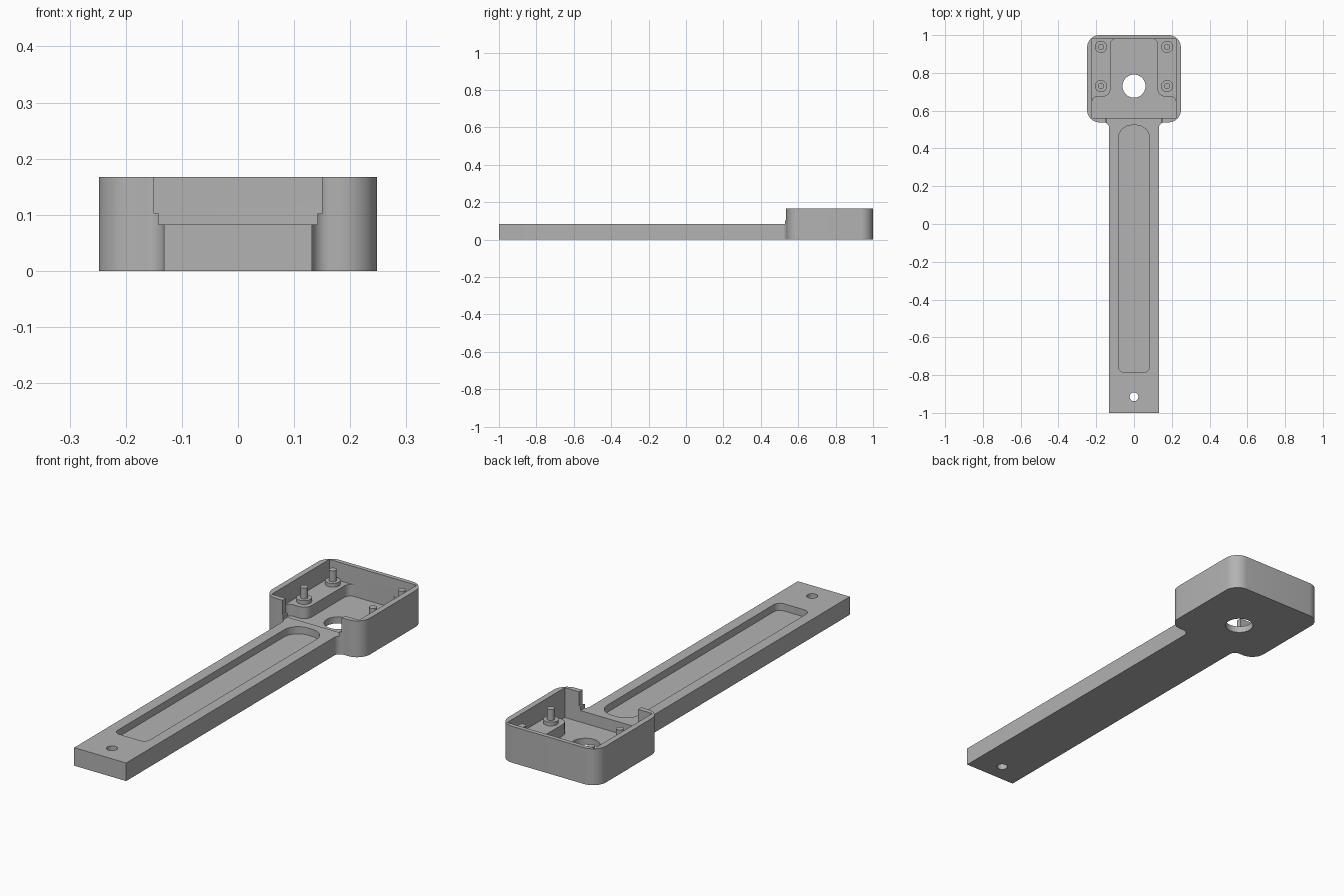
import bpy, bmesh, math
from mathutils import Vector

if "Cube" in bpy.data.objects:
    bpy.data.objects.remove(bpy.data.objects["Cube"], do_unlink=True)

grey = bpy.data.materials.new("plain grey")
grey.use_nodes = True
colour = (0.45, 0.45, 0.45, 1)
grey.diffuse_color = colour
grey.node_tree.nodes["Principled BSDF"].inputs["Base Color"].default_value = colour


def rounded(corners, steps=10):
    """Outline from (x, y, radius) corners, each one filleted."""
    out = []
    n = len(corners)
    for i, (x, y, r) in enumerate(corners):
        p = Vector((x, y))
        if r == 0:
            out.append(p)
            continue
        a = (Vector(corners[i - 1][:2]) - p).normalized()
        b = (Vector(corners[(i + 1) % n][:2]) - p).normalized()
        half = a.angle(b) / 2
        t = r / math.tan(half)
        centre = p + (a + b).normalized() * (r / math.sin(half))
        start, end = p + a * t - centre, p + b * t - centre
        sweep = start.angle(end)
        for k in range(steps + 1):
            f = k / steps
            v = start * math.sin((1 - f) * sweep) + end * math.sin(f * sweep)
            out.append(centre + v / math.sin(sweep))
    return out


def mirrored(right):
    """Close a right-hand corner list by mirroring it in x."""
    return right + [(-x, y, r) for x, y, r in reversed(right)]


def prism(name, outline, z0, z1):
    bm = bmesh.new()
    face = bm.faces.new([bm.verts.new((p[0], p[1], z0)) for p in outline])
    top = bmesh.ops.extrude_face_region(bm, geom=[face])["geom"]
    bmesh.ops.translate(bm, vec=(0, 0, z1 - z0),
                        verts=[v for v in top if isinstance(v, bmesh.types.BMVert)])
    bmesh.ops.recalc_face_normals(bm, faces=bm.faces)
    mesh = bpy.data.meshes.new(name)
    bm.to_mesh(mesh)
    bm.free()
    mesh.materials.append(grey)
    obj = bpy.data.objects.new(name, mesh)
    bpy.context.collection.objects.link(obj)
    return obj


def circle(x, y, r, n=40):
    return [(x + r * math.cos(k * math.tau / n), y + r * math.sin(k * math.tau / n))
            for k in range(n)]


def cut(body, outline, z0, z1):
    cutter = prism("cutter", outline, z0, z1)
    cutter.hide_render = True
    mod = body.modifiers.new("cut", "BOOLEAN")
    mod.operation, mod.solver, mod.object = "DIFFERENCE", "EXACT", cutter
    bpy.context.view_layer.objects.active = body
    bpy.ops.object.modifier_apply(modifier=mod.name)
    bpy.data.objects.remove(cutter, do_unlink=True)


def smooth(obj):
    bpy.ops.object.select_all(action="DESELECT")
    obj.select_set(True)
    bpy.context.view_layer.objects.active = obj
    bpy.ops.object.shade_smooth_by_angle(angle=math.radians(30))


HEAD, ARM, INNER = 0.167, 0.083, 0.222
ABOVE = 0.3

# Arm and head as one outline
body = prism("arm_and_head", rounded(mirrored([
    (0.132, -1, 0), (0.132, 0.538, 0.03), (0.248, 0.538, 0.065), (0.248, 1, 0.065)])), 0, HEAD)

# Lower the arm and open the front wall, leaving a small step
cut(body, rounded(mirrored([(0.142, -1.1, 0), (0.142, 0.6, 0)])), ARM, ABOVE)
cut(body, rounded(mirrored([(0.15, -1.1, 0), (0.15, 0.6, 0)])), 0.102, ABOVE)

# Head cavity down to the shelves, then the deeper recess between them
cut(body, rounded(mirrored([(INNER, 0.562, 0), (INNER, 0.98, 0)])), ARM, ABOVE)
cut(body, rounded(mirrored([
    (INNER, 0.562, 0), (INNER, 0.675, 0.03), (0.125, 0.675, 0.038), (0.125, 0.98, 0.03)])),
    0.03, 0.12)

# Long pocket in the arm, sensor hole and mounting hole
cut(body, rounded(mirrored([(0.082, -0.785, 0.03), (0.082, 0.523, 0.07)])), 0.05, ABOVE)
cut(body, circle(0, 0.73, 0.061), -0.1, ABOVE)
cut(body, circle(0, -0.915, 0.023), -0.1, ABOVE)
smooth(body)

# Pegs with collars on the shelves
for side, sx in (("left", 1), ("right", -1)):
    for place, y in (("front", 0.73), ("back", 0.938)):
        smooth(prism(f"{place}_{side}_collar", circle(sx * 0.175, y, 0.032), 0.08, 0.1))
        smooth(prism(f"{place}_{side}_peg", circle(sx * 0.175, y, 0.016), 0.09, 0.15))
